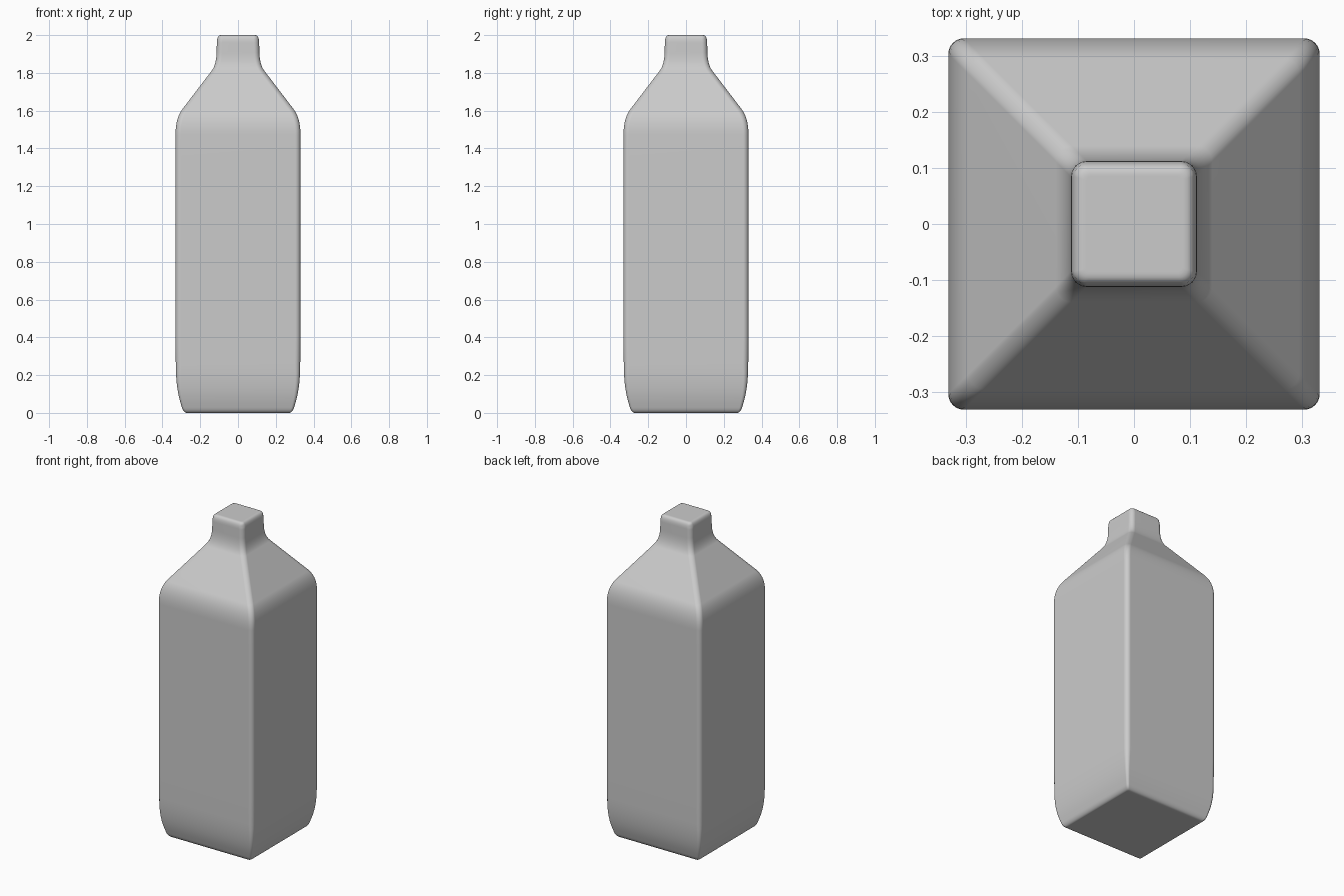
import bpy, bmesh, math
from mathutils import Vector

if "Cube" in bpy.data.objects:
    bpy.data.objects.remove(bpy.data.objects["Cube"])

# Half-width / height control profile: (half width, z, trim before, trim after)
KEYS = [
    (0.255, 0.0, 0, 0),
    (0.288, 0.0, 0.018, 0.03),     # base edge
    (0.328, 0.13, 0.08, 0.12),     # tapered foot
    (0.331, 0.40, 0, 0),
    (0.331, 1.30, 0, 0),
    (0.331, 1.56, 0.09, 0.06),     # shoulder
    (0.115, 1.843, 0.04, 0.065),   # neck root
    (0.111, 2.0, 0.04, 0.022),     # lip
    (0.085, 2.0, 0, 0),
]
STEPS = 7


def rounded_profile(keys):
    pts = [Vector(k[:2]) for k in keys]
    out = []
    for i, (p, k) in enumerate(zip(pts, keys)):
        if k[2] == 0:
            out.append(p)
            continue
        a = p + (pts[i - 1] - p).normalized() * k[2]
        b = p + (pts[i + 1] - p).normalized() * k[3]
        for s in range(STEPS + 1):
            t = s / STEPS
            out.append(a * (1 - t) ** 2 + p * 2 * t * (1 - t) + b * t * t)
    return out


def ring(bm, half, z, radius):
    verts = []
    for c in range(4):
        mid = math.pi / 4 + c * math.pi / 2
        cx = math.copysign(half - radius, math.cos(mid))
        cy = math.copysign(half - radius, math.sin(mid))
        for s in range(STEPS):
            a = c * math.pi / 2 + s / (STEPS - 1) * math.pi / 2
            verts.append(bm.verts.new((cx + radius * math.cos(a),
                                       cy + radius * math.sin(a), z)))
    return verts


# Bottle body: rounded-square sections lofted up the profile
bm = bmesh.new()
rings = []
for half, z in rounded_profile(KEYS):
    radius = 0.028 if z > 0.25 else 0.012 + 0.016 * z / 0.25
    if z > 1.98:
        radius = max(0.008, 0.028 - (0.115 - half) * 0.7)
    rings.append(ring(bm, half, z, radius))
for lo, hi in zip(rings, rings[1:]):
    n = len(lo)
    for j in range(n):
        k = (j + 1) % n
        bm.faces.new((lo[j], lo[k], hi[k], hi[j]))

# Flat base and top
bm.faces.new(rings[0][::-1])
bm.faces.new(rings[-1])
bmesh.ops.recalc_face_normals(bm, faces=bm.faces)

mesh = bpy.data.meshes.new("square_bottle")
bm.to_mesh(mesh)
bm.free()
bottle = bpy.data.objects.new("square_bottle", mesh)
bpy.context.collection.objects.link(bottle)
bpy.context.view_layer.objects.active = bottle
bottle.select_set(True)
bpy.ops.object.shade_smooth_by_angle(angle=math.radians(35))

# Keep the big panels flat-shaded between the soft edges
weighted = bottle.modifiers.new("panel_normals", 'WEIGHTED_NORMAL')
weighted.keep_sharp = True
